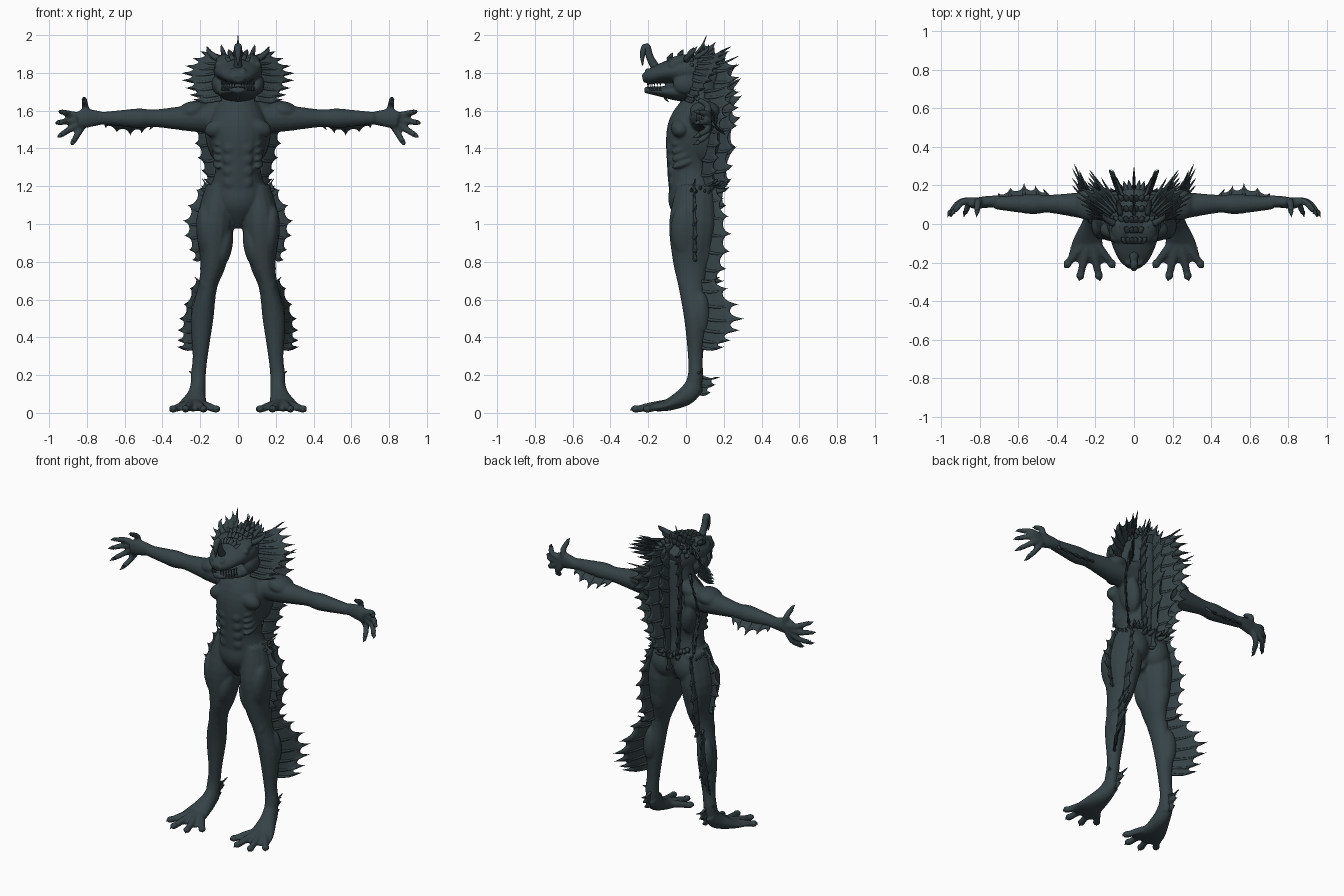
import bpy, bmesh, math, random
from mathutils import Vector, Matrix, Euler

random.seed(4)
cube = bpy.data.objects.get("Cube")
if cube:
    bpy.data.objects.remove(cube, do_unlink=True)

skin = bpy.data.materials.new("dark slate skin")
skin.use_nodes = True
skin.diffuse_color = (.036, .055, .062, 1)
shader = next(node for node in skin.node_tree.nodes if node.type == 'BSDF_PRINCIPLED')
shader.inputs["Base Color"].default_value = skin.diffuse_color
shader.inputs["Roughness"].default_value = .7

X, Y, Z = Matrix.Identity(3)


def spline(points, steps):
    """Smooth curve through points of any dimension."""
    points = [Vector(point) for point in points]
    last, curve = len(points) - 1, []
    for i in range(last):
        before, start = points[max(i - 1, 0)], points[i]
        end, after = points[i + 1], points[min(i + 2, last)]
        for k in range(steps):
            t = k / steps
            curve.append((start * 2 + (end - before) * t
                          + (before * 2 - start * 5 + end * 4 - after) * t * t
                          + (start * 3 - before - end * 3 + after) * t ** 3) / 2)
    curve.append(points[-1])
    return curve


def tube(mesh, path, side=X, sides=16, steps=4):
    """Closed limb through (x, y, z, radius along side, other radius if different)."""
    path = spline([(*point, point[-1])[:5] for point in path], steps)
    centres = [Vector(point[:3]) for point in path]
    last, rings = len(path) - 1, []
    for i, (centre, point) in enumerate(zip(centres, path)):
        along = (centres[min(i + 1, last)] - centres[max(i - 1, 0)]).normalized()
        u = (side - along * side.dot(along)).normalized() * point[3]
        v = along.cross(u).normalized() * point[4]
        angles = [math.tau * k / sides for k in range(sides)]
        rings.append([mesh.verts.new(centre + u * math.cos(a) + v * math.sin(a)) for a in angles])
    for low, high in zip(rings, rings[1:]):
        for k in range(sides):
            mesh.faces.new((low[k - 1], low[k], high[k], high[k - 1]))
    mesh.faces.new(rings[0])
    mesh.faces.new(rings[-1])


def ball(mesh, place, size, turn=(0, 0, 0)):
    matrix = Matrix.LocRotScale(Vector(place), Euler(turn), Vector(size))
    bmesh.ops.create_uvsphere(mesh, u_segments=20, v_segments=12, radius=1, matrix=matrix)


def spike(mesh, base, reach, radius, bend=(0, 0, 0)):
    """Hooked thorn, bent aside at its middle."""
    base, reach = Vector(base), Vector(reach)
    middle, tip = base + reach * .55 + Vector(bend), base + reach
    side = X if abs(reach.normalized().x) < .8 else Y
    tube(mesh, [(*base, radius), (*middle, radius * .7), (*tip, .001)], side, sides=6, steps=3)


def finish(name, mesh, mirror=True, voxel=0, thick=0):
    bmesh.ops.recalc_face_normals(mesh, faces=mesh.faces)
    for face in mesh.faces:
        face.smooth = True
    data = bpy.data.meshes.new(name)
    mesh.to_mesh(data)
    mesh.free()
    data.materials.append(skin)
    part = bpy.data.objects.new(name, data)
    bpy.context.collection.objects.link(part)
    if mirror:
        part.modifiers.new("mirror", 'MIRROR').use_mirror_merge = False
    if thick:
        solid = part.modifiers.new("thickness", 'SOLIDIFY')
        solid.thickness, solid.offset = thick, 0
    if voxel:
        blend = part.modifiers.new("blend", 'REMESH')
        blend.mode, blend.voxel_size, blend.use_smooth_shade = 'VOXEL', voxel, True
        relax = part.modifiers.new("relax", 'SMOOTH')
        relax.factor, relax.iterations = .5, 3


spines = bmesh.new()


def fin(name, bases, reaches, spans=3, notch=.25, bow=.015, mirror=True):
    """Membrane with concave scallops between hooked spines."""
    mesh, rows, depth, cuts = bmesh.new(), [], 5, 6
    rays = zip(spline(bases, spans * cuts), spline(reaches, spans * cuts))
    for i, (base, reach) in enumerate(rays):
        if i % cuts == 0:
            spike(spines, base, reach, radius=.01, bend=-Z * bow)
        scallop = math.sin(math.pi * (i % cuts) / cuts) ** .6
        edge = reach * (.94 - notch * scallop)
        steps = [k / depth for k in range(depth + 1)]
        rows.append([mesh.verts.new(base + edge * t - Z * bow * math.sin(math.pi * t)) for t in steps])
    for row, following in zip(rows, rows[1:]):
        for k in range(depth):
            mesh.faces.new((row[k], row[k + 1], following[k + 1], following[k]))
    finish(name, mesh, mirror, thick=.007)


# Torso, leg, foot and arm, blended into one skin
body = bmesh.new()
tube(body, [(0, .04, .98, .02, .05), (0, .03, 1.1, .13, .12), (0, .04, 1.18, .15, .13),
            (0, .03, 1.3, .12, .13), (0, .04, 1.5, .16, .14), (0, .08, 1.65, .11, .1),
            (0, .08, 1.8, .1)], sides=24, steps=6)
tube(body, [(.1, .05, 1.2, .07, .1), (.12, .04, 1, .1, .13), (.13, .03, .8, .07, .1),
            (.16, .03, .67, .05, .07), (.19, .05, .5, .06), (.2, .05, .3, .04),
            (.21, .05, .2, .04), (.21, .03, .1, .04, .05)])
tube(body, [(.21, .05, .15, .04, .05), (.22, 0, .09, .05), (.24, -.1, .04, .08, .03),
            (.25, -.2, .02, .1, .01)], sides=24)
arm = {.1: .08, .25: .07, .35: .057, .45: .046, .52: .052, .6: .045, .72: .033}
tube(body, [(x, .12 - radius / 3, 1.56, radius) for x, radius in arm.items()], side=Y)
tube(body, [(.7, .12, 1.56, .03), (.8, .11, 1.56, .03, .05), (.85, .1, 1.55, .02, .04)], side=Y)
muscles = {
    "chest": ((.1, -.03, 1.51), (.08, .05, .05), (0, .3, 0)),
    "shoulder": ((.24, .1, 1.6), (.08, .08, .05), (0, .2, 0)),
    "trapezius": ((.1, .1, 1.62), (.1, .07, .05), (0, .4, 0)),
    "flank": ((.12, .1, 1.45), (.05, .08, .13), (0, .2, 0)),
    "buttock": ((.08, .11, 1.1), (.08, .07, .1)),
    "outer_thigh": ((.17, 0, .95), (.05, .08, .15), (.1, .1, 0)),
    "inner_thigh": ((.08, 0, .88), (.05, .07, .12), (0, -.2, 0)),
    "hamstring": ((.13, .09, .9), (.06, .06, .16)),
    "knee": ((.16, -.01, .68), (.04, .03, .06)),
    "calf": ((.2, .08, .52), (.05, .05, .12)),
}
for muscle in muscles.values():
    ball(body, *muscle)
for i in range(4):
    ball(body, place=(.04, -.08 + i * .004, 1.4 - i * .06), size=(.04, .025, .035))
    ball(body, place=(.11, -.02, 1.44 - i * .04), size=(.025, .06, .016), turn=(.4, .4, 0))

# Fingers and toes fan out from palm and sole, each ending in a claw
fingers = {82: .11, 14: .15, -9: .165, -33: .18, -60: .16}
for degrees, length in fingers.items():
    palm = Vector((.8, .115, 1.56))
    fan = Matrix.Rotation(math.radians(-degrees), 3, 'Y') @ X * length
    root, knuckle, end = palm + fan * .1, palm + fan * .6, palm + fan * .9 - Y * .05
    tube(body, [(*root, .022), (*knuckle, .018), (*end, .015)], side=Z, sides=10)
    spike(spines, end, fan * .12 - Y * .03, radius=.014, bend=Y * .01)
for degrees in (-38, -13, 13, 38):
    instep = Vector((.23, -.06, .055))
    fan = Matrix.Rotation(math.radians(degrees), 3, 'Z') @ Y * -.24 * math.cos(math.radians(degrees) * .8)
    middle, end = instep + fan * .55 - Z * .02, instep + fan * .9 - Z * .038
    tube(body, [(*instep, .025), (*middle, .022), (*end, .018)], sides=10)
    ball(body, end + Z * .004, size=(.022, .024, .02))
    spike(spines, end, fan * .12 - Z * .008, radius=.014, bend=Z * .012)
finish("body", body, voxel=.008)

# Head with parted jaws, brow, eye, nostril and cheek
head = bmesh.new()
tube(head, [(0, .16, 1.77, .08, .09), (0, .05, 1.8, .12, .1), (0, -.04, 1.81, .13, .075),
            (0, -.12, 1.8, .11, .055), (0, -.19, 1.78, .075, .04), (0, -.23, 1.77, .03, .02)], sides=24)
tube(head, [(0, .06, 1.71, .1, .07), (0, -.04, 1.7, .11, .05), (0, -.12, 1.7, .095, .03),
            (0, -.22, 1.71, .03, .015)], sides=24)
ball(head, place=(.08, -.04, 1.87), size=(.04, .06, .02), turn=(.3, .35, 0))
ball(head, place=(.1, -.07, 1.84), size=(.025, .025, .025))
ball(head, place=(.03, -.2, 1.81), size=(.016, .02, .015))
ball(head, place=(.1, 0, 1.74), size=(.04, .07, .055))
finish("head", head, voxel=.007)

# Teeth and scale rows across the crown
for i in range(7):
    angle = .2 + i * .17
    for height, direction in ((1.755, -Z), (1.708, Z)):
        root = Vector((math.sin(angle) * .09, -.1 - math.cos(angle) * .105, height))
        spike(spines, root, direction * .024, radius=.006)
for row in range(5):
    for k in range(5):
        angle, y = math.radians(20 + k * 16), .13 - row * .055
        outward = X * math.cos(angle) + Z * math.sin(angle)
        root = Vector((0, y, 1.8)) + outward * (.1 + min(0, y) * .3)
        spike(spines, root, (outward + Y * .6) * .035, radius=.017)

# Horns, chin barbel, ankle spur and hip thorns
spike(spines, base=(.1, 0, 1.87), reach=(.06, .06, .07), radius=.02, bend=X * .02)
spike(spines, base=(.07, .05, 1.88), reach=(.02, .07, .07), radius=.016, bend=Y * .02)
spike(spines, base=(0, -.11, 1.69), reach=(0, .02, -.045), radius=.012, bend=-Y * .01)
spike(spines, base=(.22, .05, .2), reach=(.04, .03, .02), radius=.012)
for i in range(12):
    outward = X * math.cos(i * .13) + Y * math.sin(i * .13)
    root = outward * .14 + Y * .03 + Z * random.uniform(1.16, 1.23)
    spike(spines, root, outward * .06 + Z * .015, radius=.016, bend=-Z * .008)

lure = bmesh.new()
tube(lure, [(0, -.15, 1.81, .025), (0, -.19, 1.88, .02), (0, -.21, 1.94, .02),
            (0, -.23, 1.9, .015), (0, -.23, 1.84, .003)])
finish("forehead_lure", lure, mirror=False)

# Membranes along neck, back, arms and legs
fin("neck_frill", bases=[(.07, .07, 1.88), (.11, .04, 1.8), (.09, 0, 1.66)],
    reaches=[(.1, .17, .06), (.19, .13, 0), (.15, .05, 0)], spans=4)
fin("back_crest", bases=[(0, .05, 1.9), (0, .17, 1.75), (0, .17, 1.5), (0, .15, 1.1)],
    reaches=[(0, .06, .1), (0, .1, .1), (0, .12, .07), (0, .06, 0)], notch=.35, mirror=False)
fin("inner_back_fin", bases=[(.05, .12, 1.85), (.08, .16, 1.6), (.05, .14, 1.2)],
    reaches=[(.06, .16, .04), (.05, .12, .02), (.04, .1, .04)], spans=4, notch=.35)
fin("outer_back_fin", bases=[(.1, .1, 1.7), (.14, .1, 1.5), (.1, .08, 1.2)],
    reaches=[(.13, .18, .06), (.1, .1, 0), (.08, .08, .04)], spans=4)
fin("side_thigh_fin", bases=[(.13, .03, 1.2), (.18, .03, 1), (.17, .03, .84)],
    reaches=[(.06, .02, .04), (.11, .03, .02), (.07, .03, -.03)])
fin("rear_thigh_fin", bases=[(.12, .1, 1.2), (.16, .1, .95), (.15, .06, .7)],
    reaches=[(.03, .08, 0), (.04, .14, 0), (.05, .14, 0)])
fin("calf_fin", bases=[(.17, .06, .7), (.21, .08, .5), (.2, .06, .35)],
    reaches=[(.06, .12, .02), (.1, .23, 0), (.12, .14, 0)])
fin("forearm_fin", bases=[(.43, .13, 1.55), (.57, .13, 1.54), (.7, .13, 1.55)],
    reaches=[(.04, .05, -.05), (0, .08, -.07), (0, .03, -.04)], spans=2, notch=.4, bow=.005)
fin("heel_fin", bases=[(.2, .06, .2), (.21, .05, .11)],
    reaches=[(0, .12, -.01), (0, .08, 0)], spans=2)

finish("spines", spines)
